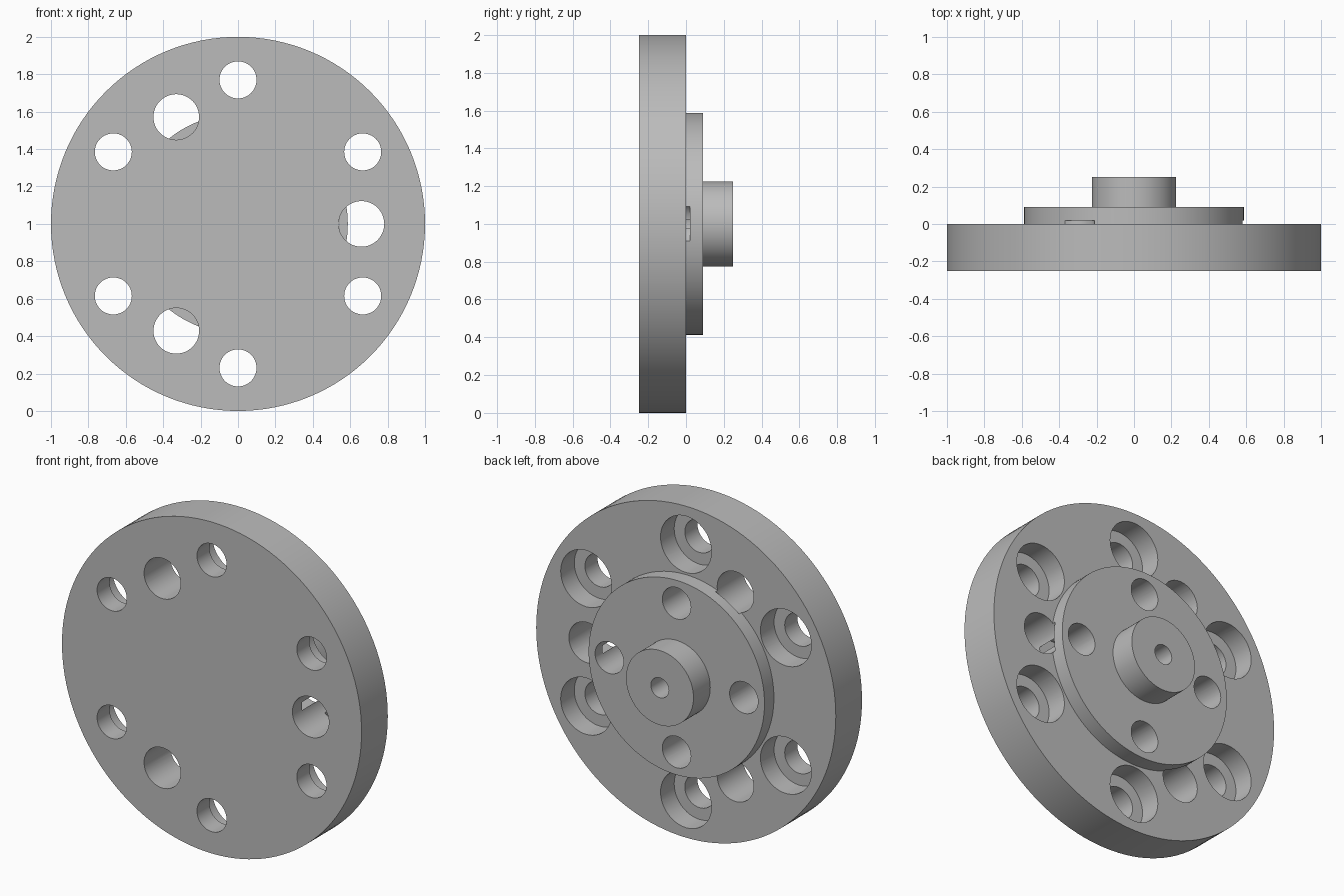
import bpy, bmesh, math
from mathutils import Vector

if "Cube" in bpy.data.objects:
    bpy.data.objects.remove(bpy.data.objects["Cube"])

metal = bpy.data.materials.new("plain grey")
metal.diffuse_color = (0.5, 0.5, 0.5, 1)
metal.use_nodes = True
metal.node_tree.nodes["Principled BSDF"].inputs["Base Color"].default_value = metal.diffuse_color


def turned(name, profile, centres, steps):
    """Closed solids turned about the y axis: profile is (radius, y), ends on the axis."""
    bm = bmesh.new()
    for cx, cz in centres:
        rings = []
        for r, y in profile:
            rings.append([bm.verts.new((cx + r * math.cos(2 * math.pi * i / steps), y,
                                        cz + r * math.sin(2 * math.pi * i / steps)))
                          for i in range(steps)])
        bm.faces.new(rings[0])
        bm.faces.new(rings[-1])
        for a, b in zip(rings, rings[1:]):
            for i in range(steps):
                j = (i + 1) % steps
                bm.faces.new((a[i], a[j], b[j], b[i]))
    bmesh.ops.recalc_face_normals(bm, faces=bm.faces)
    mesh = bpy.data.meshes.new(name)
    bm.to_mesh(mesh)
    bm.free()
    ob = bpy.data.objects.new(name, mesh)
    bpy.context.collection.objects.link(ob)
    mesh.materials.append(metal)
    return ob


def around(radius, count, start=0):
    """Hole centres on a circle, start angle in degrees."""
    angles = [math.radians(start + 360 * i / count) for i in range(count)]
    return [(radius * math.cos(a), 1 + radius * math.sin(a)) for a in angles]


# Disc, raised flange and centre boss as one turned body
body = turned("flanged_disc", [(1, -0.25), (1, 0), (0.587, 0), (0.587, 0.09),
                               (0.225, 0.09), (0.225, 0.25)], [(0, 1)], 128)

cutters = [
    # Counterbored bolt holes
    turned("bolt_hole_cutter", [(0.099, -0.4), (0.099, -0.13), (0.17, -0.13), (0.17, 0.3)],
           around(0.77, 6, 30), 48),
    # Large holes that run slightly into the flange
    turned("large_hole_cutter", [(0.122, -0.4), (0.122, 0.02)], around(0.66, 3), 48),
    # Blind holes in the flange
    turned("flange_hole_cutter", [(0.095, -0.16), (0.095, 0.2)], around(0.449, 4), 48),
    # Blind bore in the boss
    turned("boss_bore_cutter", [(0.06, 0.0), (0.06, 0.4)], [(0, 1)], 32),
]

bpy.context.view_layer.objects.active = body
body.select_set(True)
for cutter in cutters:
    mod = body.modifiers.new(cutter.name, 'BOOLEAN')
    mod.operation = 'DIFFERENCE'
    mod.solver = 'EXACT'
    mod.object = cutter
    bpy.ops.object.modifier_apply(modifier=mod.name)
for cutter in cutters:
    bpy.data.objects.remove(cutter)

# Smooth round walls, sharp rims
bpy.ops.object.select_all(action='DESELECT')
body.select_set(True)
bpy.ops.object.shade_smooth_by_angle(angle=math.radians(30))
